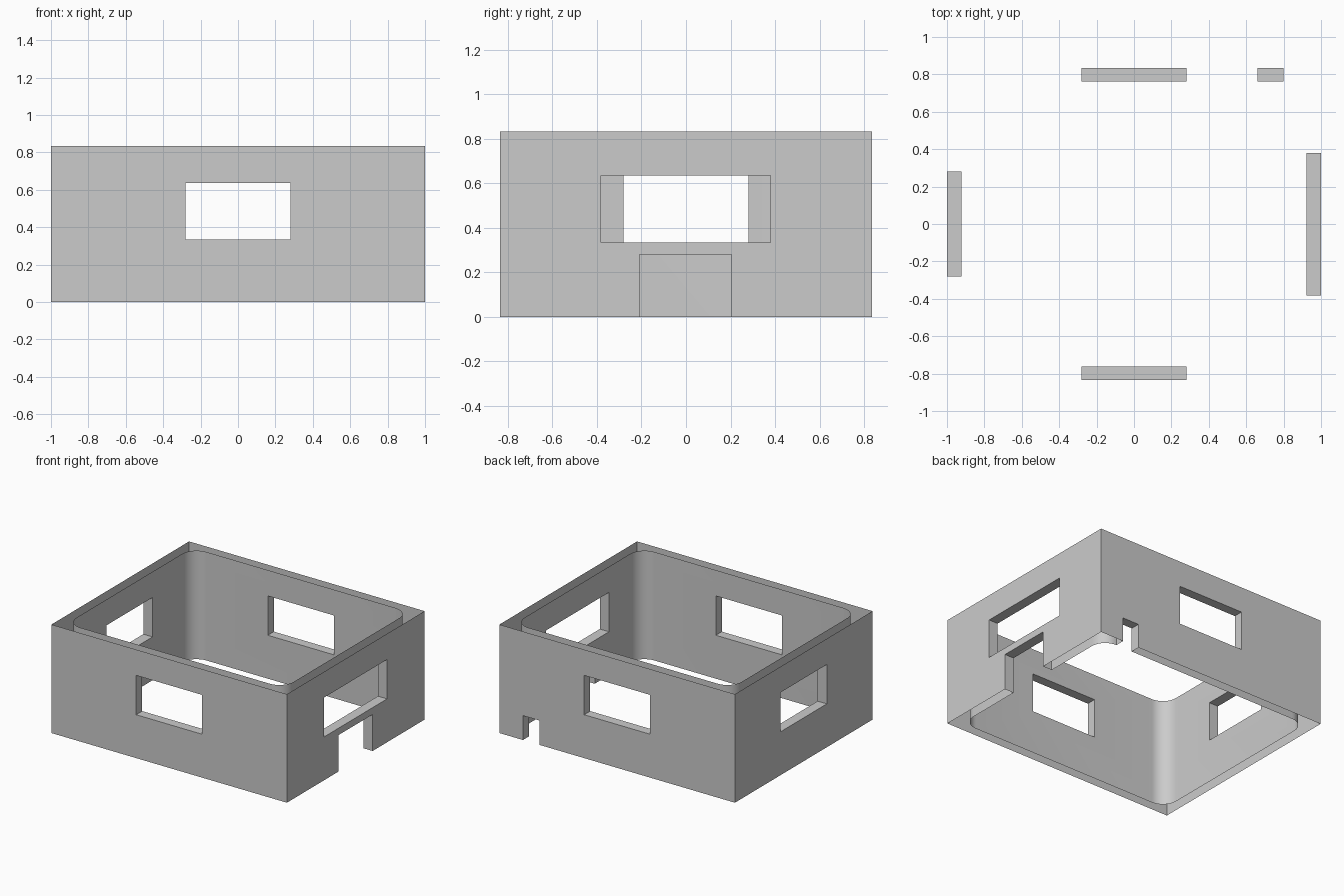
import bpy, bmesh
from mathutils import Matrix

if "Cube" in bpy.data.objects:
    bpy.data.objects.remove(bpy.data.objects["Cube"])

W, D, H = 1.0, 0.835, 0.833      # outer half width, half depth, height
IW, ID, R = 0.922, 0.762, 0.12   # inner half width, half depth, corner radius


def box(name, x0, x1, y0, y1, z0, z1, radius=0):
    bm = bmesh.new()
    mat = Matrix.Translation(((x0 + x1) / 2, (y0 + y1) / 2, (z0 + z1) / 2)) \
        @ Matrix.Diagonal((x1 - x0, y1 - y0, z1 - z0, 1))
    bmesh.ops.create_cube(bm, size=1, matrix=mat)
    if radius:
        upright = [e for e in bm.edges
                   if abs(e.verts[0].co.z - e.verts[1].co.z) > 0.01]
        bmesh.ops.bevel(bm, geom=upright, offset=radius, segments=12,
                        profile=0.5, affect='EDGES')
    me = bpy.data.meshes.new(name)
    bm.to_mesh(me)
    bm.free()
    ob = bpy.data.objects.new(name, me)
    bpy.context.collection.objects.link(ob)
    return ob


# Solid block for the four walls
walls = box("walls", -W, W, -D, D, 0, H)

# Rounded room space, windows and doorways to cut away
Z0, Z1 = 0.333, 0.635
cutters = [
    box("room_space", -IW, IW, -ID, ID, -0.2, H + 0.2, R),
    box("front_window", -0.28, 0.28, -1, -0.6, Z0, Z1),
    box("back_window", -0.28, 0.28, 0.6, 1, Z0, Z1),
    box("left_window", -1.2, -0.7, -0.28, 0.28, Z0, Z1),
    box("right_window", 0.7, 1.2, -0.383, 0.38, Z0, Z1),
    box("right_doorway", 0.7, 1.2, -0.21, 0.205, -0.2, 0.28),
    box("back_notch", 0.66, 0.80, 0.6, 1, -0.2, 0.187),
]
for c in cutters:
    c.hide_render = True
    m = walls.modifiers.new(c.name, 'BOOLEAN')
    m.operation = 'DIFFERENCE'
    m.solver = 'EXACT'
    m.object = c

bpy.context.view_layer.objects.active = walls
walls.select_set(True)
for m in list(walls.modifiers):
    bpy.ops.object.modifier_apply(modifier=m.name)
for c in cutters:
    bpy.data.objects.remove(c)

# The wall skins are open at top and bottom: remove the rims
bm = bmesh.new()
bm.from_mesh(walls.data)
rims = [f for f in bm.faces if abs(f.normal.z) > 0.9
        and (f.calc_center_median().z > H - 0.01
             or f.calc_center_median().z < 0.01)]
bmesh.ops.delete(bm, geom=rims, context='FACES')
bm.to_mesh(walls.data)
bm.free()

bpy.ops.object.shade_smooth_by_angle()
